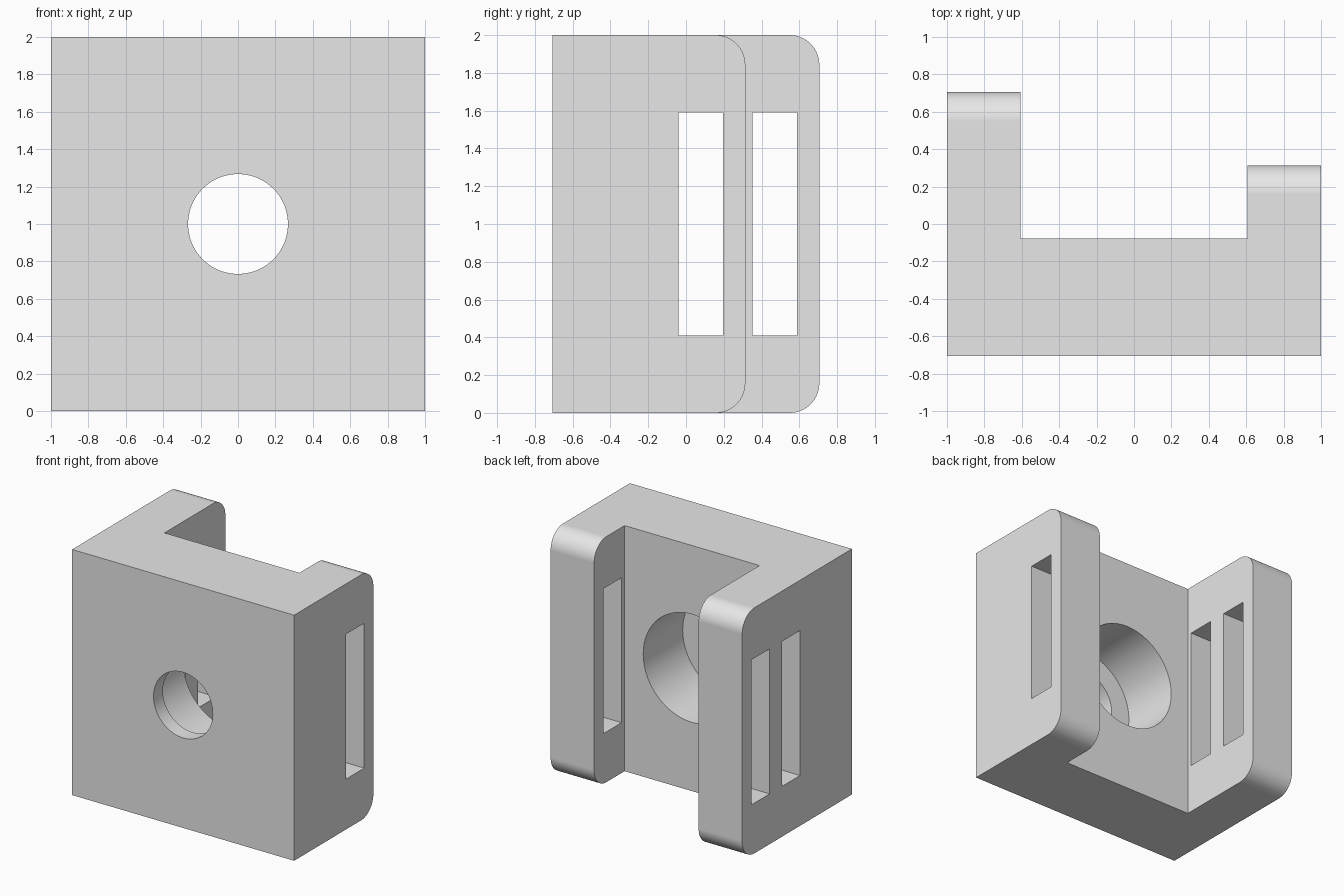
import bpy
import bmesh
import math
from mathutils import Matrix

cube = bpy.data.objects.get("Cube")
if cube:
    bpy.data.objects.remove(cube, do_unlink=True)

# Overall dimensions
HEIGHT = 2.0
FRONT, WALL_BACK = -0.706, -0.078
SHORT_END, LONG_END = 0.314, 0.706
ARM_INNER = 0.608
FILLET = 0.157

grey = bpy.data.materials.new("light_grey")
grey.use_nodes = True
grey.diffuse_color = (0.8, 0.8, 0.8, 1)
grey.node_tree.nodes["Principled BSDF"].inputs["Base Color"].default_value = (0.8, 0.8, 0.8, 1)


def to_object(name, bm):
    bmesh.ops.recalc_face_normals(bm, faces=bm.faces[:])
    mesh = bpy.data.meshes.new(name)
    bm.to_mesh(mesh)
    bm.free()
    mesh.materials.append(grey)
    obj = bpy.data.objects.new(name, mesh)
    bpy.context.collection.objects.link(obj)
    return obj


def box_cutter(name, x, y0, y1, z0, z1):
    bm = bmesh.new()
    bmesh.ops.create_cube(bm, size=1)
    bmesh.ops.scale(bm, vec=(0.6, y1 - y0, z1 - z0), verts=bm.verts[:])
    bmesh.ops.translate(bm, vec=(x, (y0 + y1) / 2, (z0 + z1) / 2), verts=bm.verts[:])
    return to_object(name, bm)


def bore_cutter(name, radius, y0, y1):
    bm = bmesh.new()
    place = Matrix.Translation((0, (y0 + y1) / 2, HEIGHT / 2)) @ Matrix.Rotation(math.pi / 2, 4, "X")
    bmesh.ops.create_cone(bm, cap_ends=True, segments=96, radius1=radius,
                          radius2=radius, depth=y1 - y0, matrix=place)
    return to_object(name, bm)


# U-shaped bracket: plan outline extruded upwards
outline = [(-1, FRONT), (1, FRONT), (1, SHORT_END), (ARM_INNER, SHORT_END),
           (ARM_INNER, WALL_BACK), (-ARM_INNER, WALL_BACK),
           (-ARM_INNER, LONG_END), (-1, LONG_END)]
bm = bmesh.new()
base = bm.faces.new([bm.verts.new((x, y, 0)) for x, y in outline])
grown = bmesh.ops.extrude_face_region(bm, geom=[base])["geom"]
bmesh.ops.translate(bm, vec=(0, 0, HEIGHT),
                    verts=[v for v in grown if isinstance(v, bmesh.types.BMVert)])
bmesh.ops.recalc_face_normals(bm, faces=bm.faces[:])

# Rounded upper and lower ends of both arms
tips = [e for e in bm.edges
        if all(v.co.y > 0 for v in e.verts)
        and abs(e.verts[0].co.z - e.verts[1].co.z) < 0.01
        and abs(e.verts[0].co.y - e.verts[1].co.y) < 0.01]
bmesh.ops.bevel(bm, geom=tips, offset=FILLET, segments=16, profile=0.5, affect="EDGES")
bracket = to_object("bracket", bm)

# Strap slots through the arms and stepped bore through the wall
cutters = [
    box_cutter("short_arm_slot", 0.8, -0.039, 0.196, 0.41, 1.59),
    box_cutter("long_arm_inner_slot", -0.8, -0.039, 0.196, 0.41, 1.59),
    box_cutter("long_arm_outer_slot", -0.8, 0.353, 0.588, 0.41, 1.59),
    bore_cutter("wide_bore", 0.44, FRONT + 0.12, 0.1),
    bore_cutter("narrow_bore", 0.267, FRONT - 0.1, 0),
]
bpy.context.view_layer.objects.active = bracket
for cutter in cutters:
    cutter.hide_render = True
    cut = bracket.modifiers.new(cutter.name, "BOOLEAN")
    cut.operation = "DIFFERENCE"
    cut.solver = "EXACT"
    cut.object = cutter
    bpy.ops.object.modifier_apply(modifier=cut.name)
    bpy.data.objects.remove(cutter, do_unlink=True)

# Smooth curves with crisp edges
bpy.ops.object.select_all(action="DESELECT")
bracket.select_set(True)
bpy.ops.object.shade_smooth_by_angle(angle=math.radians(30))
weighted = bracket.modifiers.new("weighted_normals", "WEIGHTED_NORMAL")
weighted.keep_sharp = True
